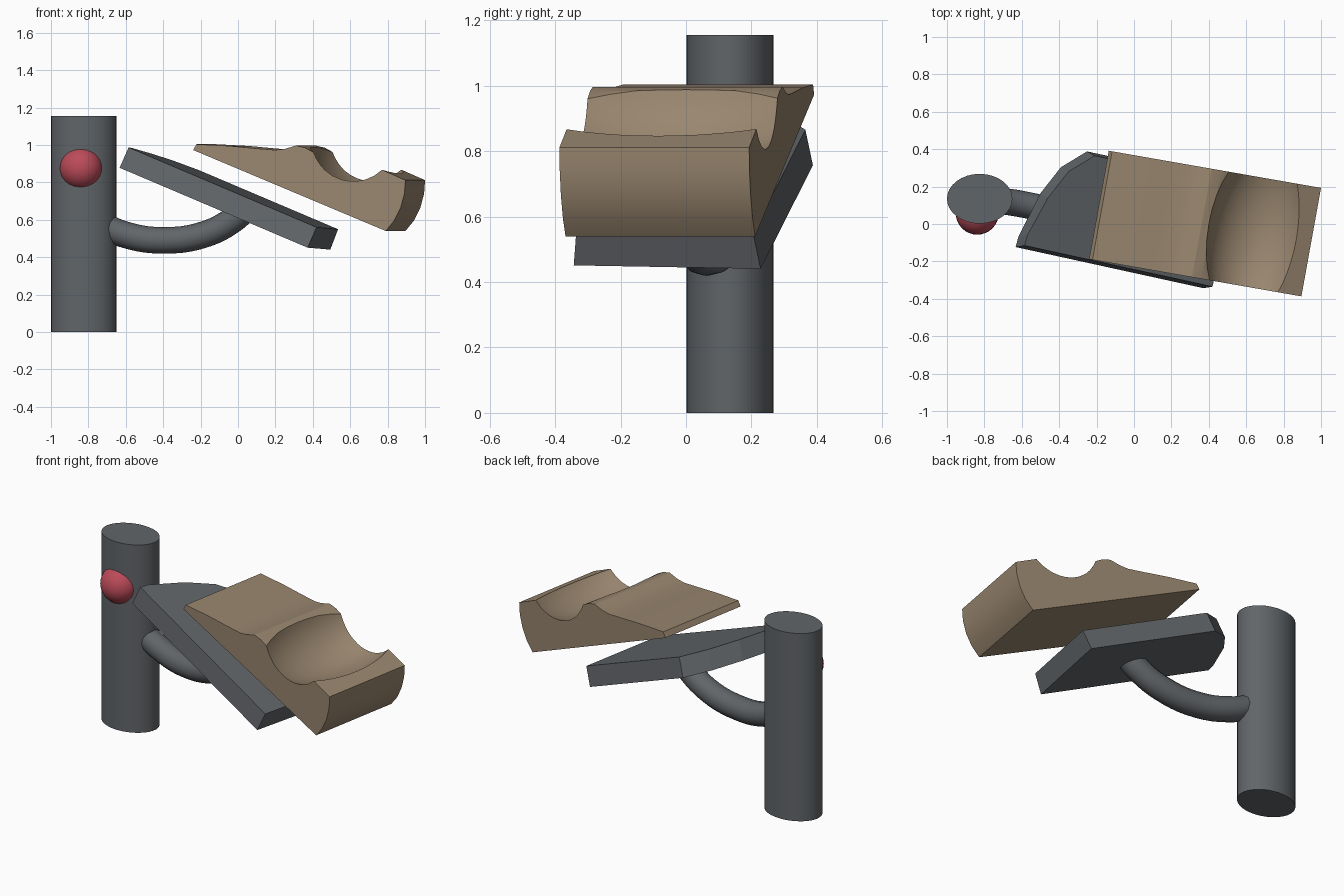
import bpy, bmesh, math
from mathutils import Vector, Matrix

if "Cube" in bpy.data.objects:
    bpy.data.objects.remove(bpy.data.objects["Cube"])


def material(name, rgb):
    m = bpy.data.materials.new(name)
    m.diffuse_color = (*rgb, 1)
    m.use_nodes = True
    m.node_tree.nodes["Principled BSDF"].inputs["Base Color"].default_value = m.diffuse_color
    return m


DARK = material("dark_metal", (0.12, 0.13, 0.14))
TAN = material("tan_pad", (0.32, 0.24, 0.16))
RED = material("red_knob", (0.50, 0.07, 0.10))


def add_object(name, bm, mat, smooth=None):
    bmesh.ops.recalc_face_normals(bm, faces=bm.faces)
    mesh = bpy.data.meshes.new(name)
    bm.to_mesh(mesh)
    bm.free()
    obj = bpy.data.objects.new(name, mesh)
    bpy.context.collection.objects.link(obj)
    mesh.materials.append(mat)
    if smooth:
        shade(obj, smooth)
    return obj


def shade(obj, angle):
    bpy.ops.object.select_all(action='DESELECT')
    obj.select_set(True)
    bpy.context.view_layer.objects.active = obj
    bpy.ops.object.shade_smooth_by_angle(angle=math.radians(angle))


def prism(bottom, top):
    """Solid between two matching outlines."""
    bm = bmesh.new()
    a = [bm.verts.new(p) for p in bottom]
    b = [bm.verts.new(p) for p in top]
    bm.faces.new(a)
    bm.faces.new(b)
    for i in range(len(a)):
        j = (i + 1) % len(a)
        bm.faces.new((a[i], a[j], b[j], b[i]))
    return bm


def ellipsoid(center, radii, yaw=0, segments=32, rings=16):
    bm = bmesh.new()
    m = (Matrix.Translation(center) @ Matrix.Rotation(yaw, 4, 'Z')
         @ Matrix.Diagonal((*radii, 1)))
    bmesh.ops.create_uvsphere(bm, u_segments=segments, v_segments=rings, radius=1, matrix=m)
    return bm


# Oval post
bm = bmesh.new()
bmesh.ops.create_cone(
    bm, cap_ends=True, segments=32, radius1=1, radius2=1, depth=1.155,
    matrix=Matrix.Translation((-0.825, 0.135, 0.5775)) @ Matrix.Diagonal((0.175, 0.133, 1, 1)))
add_object("post", bm, DARK, 40)

# Round knob on the front of the post
add_object("knob", ellipsoid((-0.838, 0.058, 0.876), (0.115,) * 3), RED, 40)

# Curved support arm
curve = bpy.data.curves.new("support_arm", 'CURVE')
curve.dimensions = '3D'
curve.bevel_depth = 0.071
curve.bevel_resolution = 4
curve.resolution_u = 5
curve.use_fill_caps = True
path = [(-0.72, 0.125, 0.57), (-0.62, 0.11, 0.525), (-0.4, 0.065, 0.49),
        (-0.17, 0.03, 0.525), (-0.02, 0.005, 0.605), (0.04, -0.005, 0.66)]
spline = curve.splines.new('BEZIER')
spline.bezier_points.add(len(path) - 1)
for point, co in zip(spline.bezier_points, path):
    point.co = co
    point.handle_left_type = point.handle_right_type = 'AUTO'
arm = bpy.data.objects.new("support_arm", curve)
bpy.context.collection.objects.link(arm)
curve.materials.append(DARK)
bpy.ops.object.select_all(action='DESELECT')
arm.select_set(True)
bpy.context.view_layer.objects.active = arm
bpy.ops.object.convert(target='MESH')
shade(arm, 40)

# Tilted backing plate, slightly wider at its lower face
outline = [(0.42, -0.335), (0.535, 0.205), (-0.21, 0.365), (-0.35, 0.28),
           (-0.46, 0.14), (-0.57, -0.06), (-0.585, -0.115)]
top = [Vector((x, y, 0.56 - 0.41 * (x - 0.42) + 0.068 * (y + 0.335))) for x, y in outline]
normal = Vector((0.41, -0.068, 1)).normalized()
across = Vector((0.21, 0.977, 0))
middle = (top[0] + top[1]) / 2
bottom = [p - normal * 0.118 + across * math.copysign(0.016, (p - middle).dot(across))
          for p in top]
add_object("backing_plate", prism(bottom, top), DARK)

# Cushioned rest: side profile (x, z) swept across its width
side_profile = [(-0.24, 0.973), (-0.222, 1.004), (-0.05, 0.995), (0.1, 0.981),
                (0.2, 0.973), (0.25, 0.979), (0.31, 0.997), (0.36, 0.985),
                (0.41, 0.957), (0.77, 0.867), (0.895, 0.812), (0.89, 0.74),
                (0.87, 0.665), (0.835, 0.595), (0.79, 0.54)]
width = Vector((0.105, 0.58, 0))


def on_side(x, z):
    return Vector((x, -0.19 - 0.175 * (x + 0.23), z))


near = [on_side(x, z) for x, z in side_profile]
rest = add_object("rest_pad", prism(near, [p + width for p in near]), TAN)

# Barrel-shaped hollow cut into the rest
cutter = add_object("hollow_cutter",
                    ellipsoid(on_side(0.615, 1.033) + width / 2, (0.276, 0.52, 0.276),
                              math.radians(-10), 40, 24), TAN)
cutter.hide_render = True
cut = rest.modifiers.new("hollow", 'BOOLEAN')
cut.operation = 'DIFFERENCE'
cut.solver = 'EXACT'
cut.object = cutter
bpy.context.view_layer.objects.active = rest
bpy.ops.object.modifier_apply(modifier=cut.name)
bpy.data.objects.remove(cutter)
shade(rest, 25)
